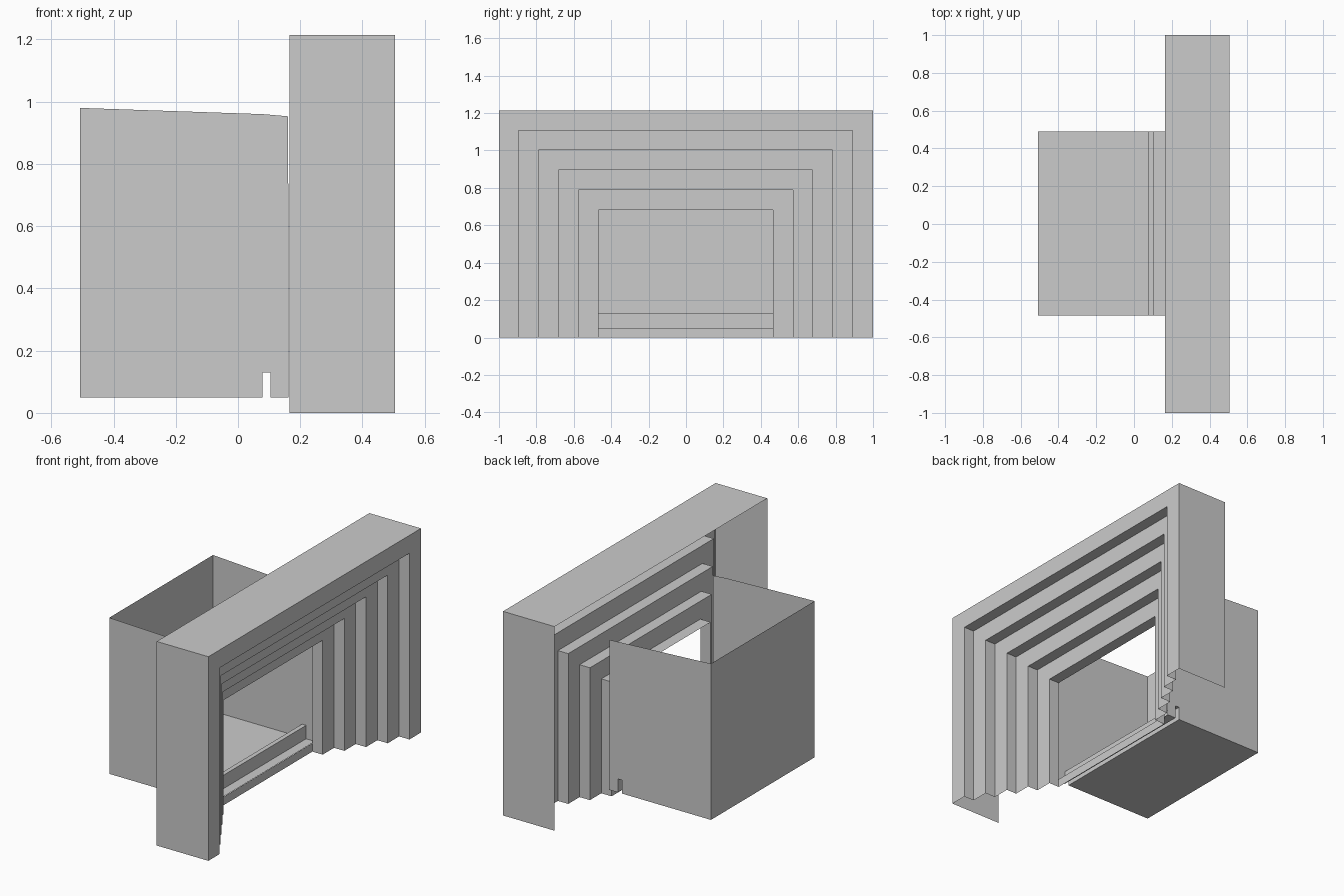
import bpy, bmesh

if "Cube" in bpy.data.objects:
    bpy.data.objects.remove(bpy.data.objects["Cube"])

def make_object(name, verts, faces):
    bm = bmesh.new()
    vs = [bm.verts.new(v) for v in verts]
    for f in faces:
        bm.faces.new([vs[i] for i in f])
    bmesh.ops.remove_doubles(bm, verts=bm.verts, dist=1e-5)
    mesh = bpy.data.meshes.new(name)
    bm.to_mesh(mesh)
    bm.free()
    ob = bpy.data.objects.new(name, mesh)
    bpy.context.collection.objects.link(ob)
    return ob

FRONT, BACK, STEPS = 0.505, 0.165, 5
HEIGHT, RING = 1.215, 0.1068
STEP = (FRONT - BACK) / STEPS

# Open arch outline at a given inset and depth
def arch(inset, x):
    shift = 0.0 if inset == 0 else -0.002
    y0, y1, z = -1 + inset + shift, 1 - inset + shift, HEIGHT - inset
    return [(x, y0, 0), (x, y0, z), (x, y1, z), (x, y1, 0)]

# Stepped surround: outer casing, then alternating ring faces and step walls
loops = [arch(0, BACK), arch(0, FRONT)]
for i in range(1, STEPS + 1):
    loops.append(arch(i * RING, FRONT - (i - 1) * STEP))
    loops.append(arch(i * RING, FRONT - i * STEP))
verts = [p for loop in loops for p in loop]
faces = [(4 * r + k, 4 * r + k + 1, 4 * r + k + 5, 4 * r + k + 4)
         for r in range(len(loops) - 1) for k in range(3)]
make_object("stepped_surround", verts, faces)

# Firebox: open-topped sheet box whose floor folds up into a low ridge
Y0, Y1, LEFT = -0.485, 0.491, -0.508
floor = [(LEFT, 0.05), (0.078, 0.05), (0.078, 0.13), (0.105, 0.13),
         (0.105, 0.05), (0.163, 0.05)]
n = len(floor)

verts = [(x, y, z) for y in (Y0, Y1) for x, z in floor]
faces = [(i, i + 1, n + i + 1, n + i) for i in range(n - 1)]
make_object("firebox_floor", verts, faces)

# Side walls, notched around the ridge, with gently sloping tops
for name, y, rim in (("firebox_side_right", Y0, [(0.161, 0.953), (0.08, 0.96)]),
                     ("firebox_side_left", Y1, [(0.161, 0.943)])):
    outline = floor + rim + [(LEFT, 0.98)]
    order = list(range(len(outline)))
    if y > 0:
        order.reverse()
    make_object(name, [(x, y, z) for x, z in outline], [order])

make_object("firebox_back",
            [(LEFT, Y0, 0.05), (LEFT, Y0, 0.98), (LEFT, Y1, 0.98), (LEFT, Y1, 0.05)],
            [(0, 3, 2, 1)])

# Small riser under the front edge of the floor
make_object("floor_riser",
            [(BACK, -0.468, 0), (BACK, 0.464, 0), (BACK, 0.464, 0.05), (BACK, -0.468, 0.05)],
            [(0, 1, 2, 3)])
